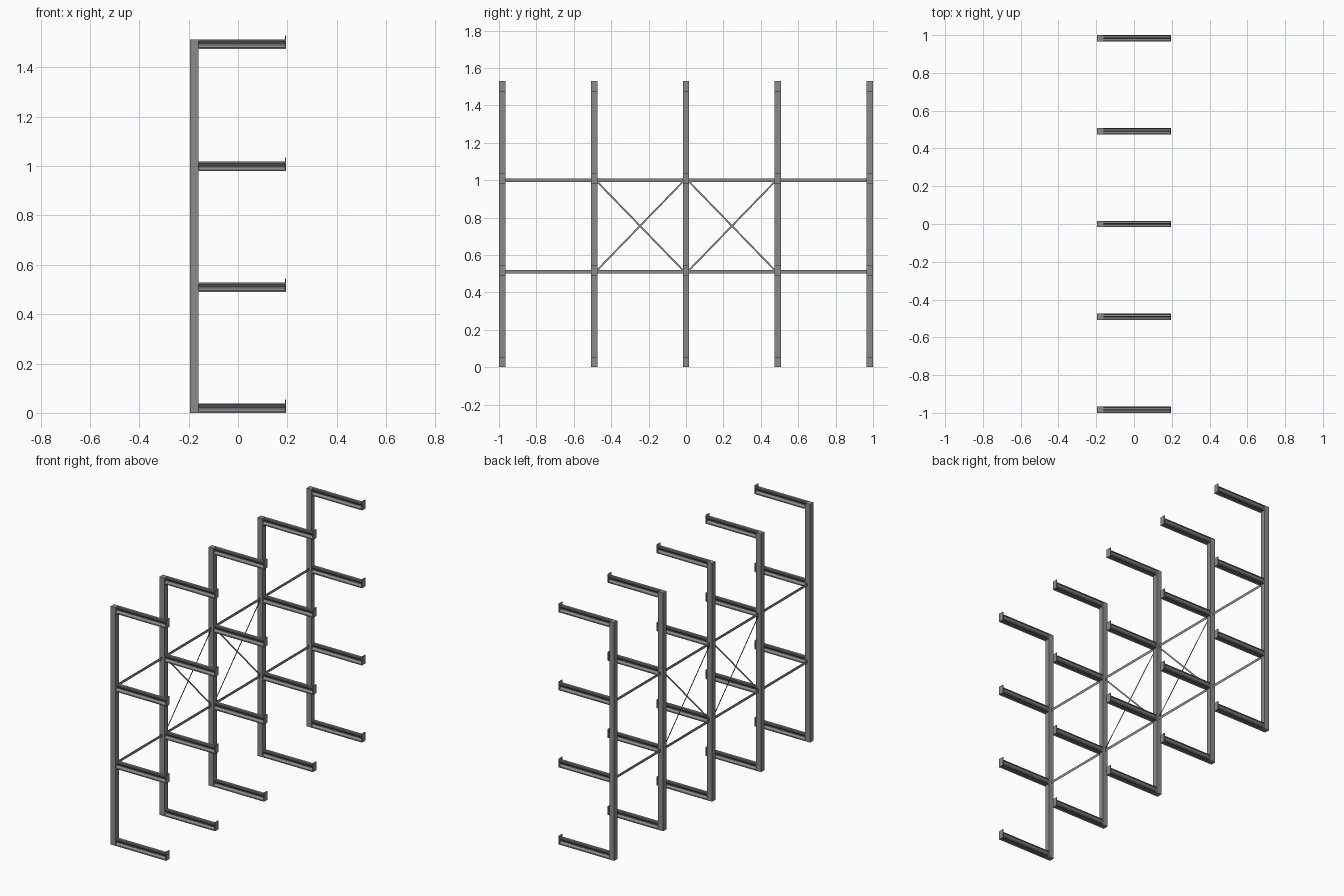
import bpy, bmesh
from mathutils import Vector

if "Cube" in bpy.data.objects:
    bpy.data.objects.remove(bpy.data.objects["Cube"])

W = 0.034                                  # column and arm width
YS = [-0.983, -0.4915, 0, 0.4915, 0.983]   # frame positions
ZS = [0, 0.49, 0.98, 1.475]                # arm undersides
XC = -0.178                                # column centre line

steel = bpy.data.materials.new("dark_steel")
steel.diffuse_color = (0.26, 0.26, 0.26, 1)
steel.use_nodes = True
steel.node_tree.nodes["Principled BSDF"].inputs["Base Color"].default_value = steel.diffuse_color


def finish(name, bm):
    me = bpy.data.meshes.new(name)
    bm.to_mesh(me)
    bm.free()
    me.materials.append(steel)
    bpy.context.collection.objects.link(bpy.data.objects.new(name, me))


def extrude(name, pts, a, b, up):
    """Sweep a 2D section (side, up) from a to b."""
    a, b, up = Vector(a), Vector(b), Vector(up)
    side = up.cross(b - a).normalized()
    bm = bmesh.new()
    f = bm.faces.new([bm.verts.new(a + side * u + up * v) for u, v in pts])
    r = bmesh.ops.extrude_face_region(bm, geom=[f], use_keep_orig=True)
    vs = [e for e in r['geom'] if isinstance(e, bmesh.types.BMVert)]
    bmesh.ops.translate(bm, verts=vs, vec=b - a)
    bmesh.ops.recalc_face_normals(bm, faces=bm.faces)
    finish(name, bm)


def strip(name, y0, z0, y1, z1, w):
    """Flat steel strip lying in the plane of the columns."""
    a, b = Vector((XC, y0, z0)), Vector((XC, y1, z1))
    n = Vector((1, 0, 0)).cross(b - a).normalized() * w / 2
    bm = bmesh.new()
    bm.faces.new([bm.verts.new(p) for p in (a - n, b - n, b + n, a + n)])
    finish(name, bm)


def i_section(w, h, tf, tw):
    """I-beam outline, flanges at the top and bottom."""
    w, h, tw = w / 2, h / 2, tw / 2
    q = [(w, h), (w, h - tf), (tw, h - tf)]
    r = q + [(u, -v) for u, v in reversed(q)]
    return r + [(-u, -v) for u, v in reversed(r)]


def rect(w, h):
    return [(-w/2, -h/2), (w/2, -h/2), (w/2, h/2), (-w/2, h/2)]


arm = i_section(W, 0.038, 0.005, 0.004)

for y in YS:
    # Box upright
    extrude("column", rect(W, W), (XC, y, 0), (XC, y, 1.513), (0, 1, 0))
    for z in ZS:
        # Cantilever arm and its end stop
        extrude("arm", arm, (-0.161, y, z + 0.019), (0.191, y, z + 0.019), (0, 0, 1))
        extrude("end_stop", rect(W, 0.055), (0.191, y, z + 0.0275), (0.195, y, z + 0.0275), (0, 0, 1))

# Horizontal rails between neighbouring columns
for y0, y1 in zip(YS, YS[1:]):
    for z in (0.51, 1.0):
        strip("rail", y0 + W/2, z, y1 - W/2, z, 0.018)

# Crossed braces in the two middle bays
for y0, y1 in zip(YS[1:3], YS[2:4]):
    for za, zb in ((0.519, 0.991), (0.991, 0.519)):
        strip("brace", y0 + W/2, za, y1 - W/2, zb, 0.009)
